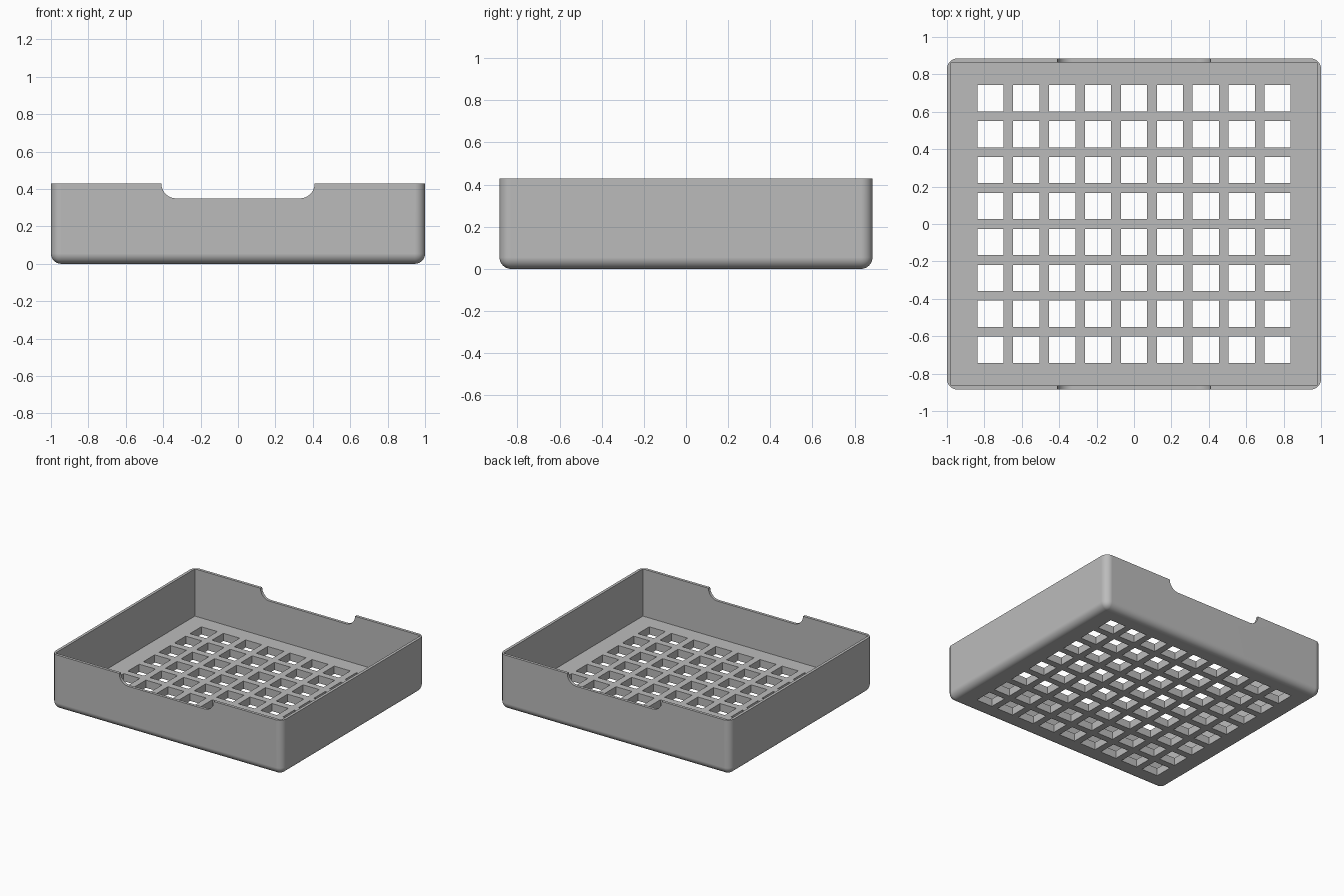
import bpy, bmesh, math
from mathutils import Matrix, Vector

if "Cube" in bpy.data.objects:
    bpy.data.objects.remove(bpy.data.objects["Cube"], do_unlink=True)

WIDTH, DEPTH, HEIGHT = 2.0, 1.77, 0.43
WALL, FLOOR, RADIUS = 0.022, 0.06, 0.055
PITCH, HOLE, COLUMNS, ROWS = 0.192, 0.14, 9, 8
NOTCH_HALF, NOTCH_Z, NOTCH_RADIUS = 0.41, 0.35, 0.08

grey = bpy.data.materials.new("plain grey")
grey.use_nodes = True
colour = (0.5, 0.5, 0.5, 1)
grey.diffuse_color = colour
grey.node_tree.nodes["Principled BSDF"].inputs["Base Color"].default_value = colour


def add_box(bm, size, centre):
    matrix = Matrix.Translation(centre) @ Matrix.Diagonal((*size, 1))
    return bmesh.ops.create_cube(bm, size=1, matrix=matrix)["verts"]


def make_object(name, bm):
    bmesh.ops.recalc_face_normals(bm, faces=bm.faces[:])
    mesh = bpy.data.meshes.new(name)
    bm.to_mesh(mesh)
    bm.free()
    mesh.materials.append(grey)
    obj = bpy.data.objects.new(name, mesh)
    bpy.context.collection.objects.link(obj)
    return obj


# Outer tray block, rounded on the upright corners and the bottom rim
bm = bmesh.new()
add_box(bm, (WIDTH, DEPTH, HEIGHT), (0, 0, HEIGHT / 2))
edges = [e for e in bm.edges if min(v.co.z for v in e.verts) < 0.01]
bmesh.ops.bevel(bm, geom=edges, offset=RADIUS, segments=8, profile=0.5, affect='EDGES')
tray = make_object("tray", bm)

# Cavity cutter with sharp inner corners
bm = bmesh.new()
add_box(bm, (WIDTH - 2 * WALL, DEPTH - 2 * WALL, 1), (0, 0, FLOOR + 0.5))
cavity = make_object("cavity_cutter", bm)

# Grid of square floor holes
bm = bmesh.new()
for i in range(COLUMNS):
    for j in range(ROWS):
        x = (i - (COLUMNS - 1) / 2) * PITCH
        y = (j - (ROWS - 1) / 2) * PITCH
        add_box(bm, (HOLE, HOLE, 0.3), (x, y, 0.05))
holes = make_object("hole_cutter", bm)

# Finger notch through the front and back walls, rounded at its lower corners
bm = bmesh.new()
profile = [(NOTCH_HALF, 0.6)]
for k in range(13):
    a = math.radians(90 * k / 12)
    profile.append((NOTCH_HALF - NOTCH_RADIUS * (1 - math.cos(a)),
                    NOTCH_Z + NOTCH_RADIUS * (1 - math.sin(a))))
profile += [(-x, z) for x, z in reversed(profile)]
face = bm.faces.new([bm.verts.new((x, -1, z)) for x, z in profile])
ext = bmesh.ops.extrude_face_region(bm, geom=[face])["geom"]
bmesh.ops.translate(bm, vec=Vector((0, 2, 0)),
                    verts=[g for g in ext if isinstance(g, bmesh.types.BMVert)])
notch = make_object("notch_cutter", bm)

# Cut the tray and drop the cutters
bpy.ops.object.select_all(action='DESELECT')
bpy.context.view_layer.objects.active = tray
tray.select_set(True)
for cutter in (cavity, holes, notch):
    cutter.hide_render = True
    mod = tray.modifiers.new(cutter.name, 'BOOLEAN')
    mod.operation = 'DIFFERENCE'
    mod.solver = 'EXACT'
    mod.object = cutter
    bpy.ops.object.modifier_apply(modifier=mod.name)
    bpy.data.objects.remove(cutter, do_unlink=True)

# Smooth roundings with crisp edges and flat walls
bpy.ops.object.shade_smooth_by_angle(angle=math.radians(30))
weighted = tray.modifiers.new("even shading", 'WEIGHTED_NORMAL')
weighted.keep_sharp = True
bpy.ops.object.modifier_apply(modifier=weighted.name)
